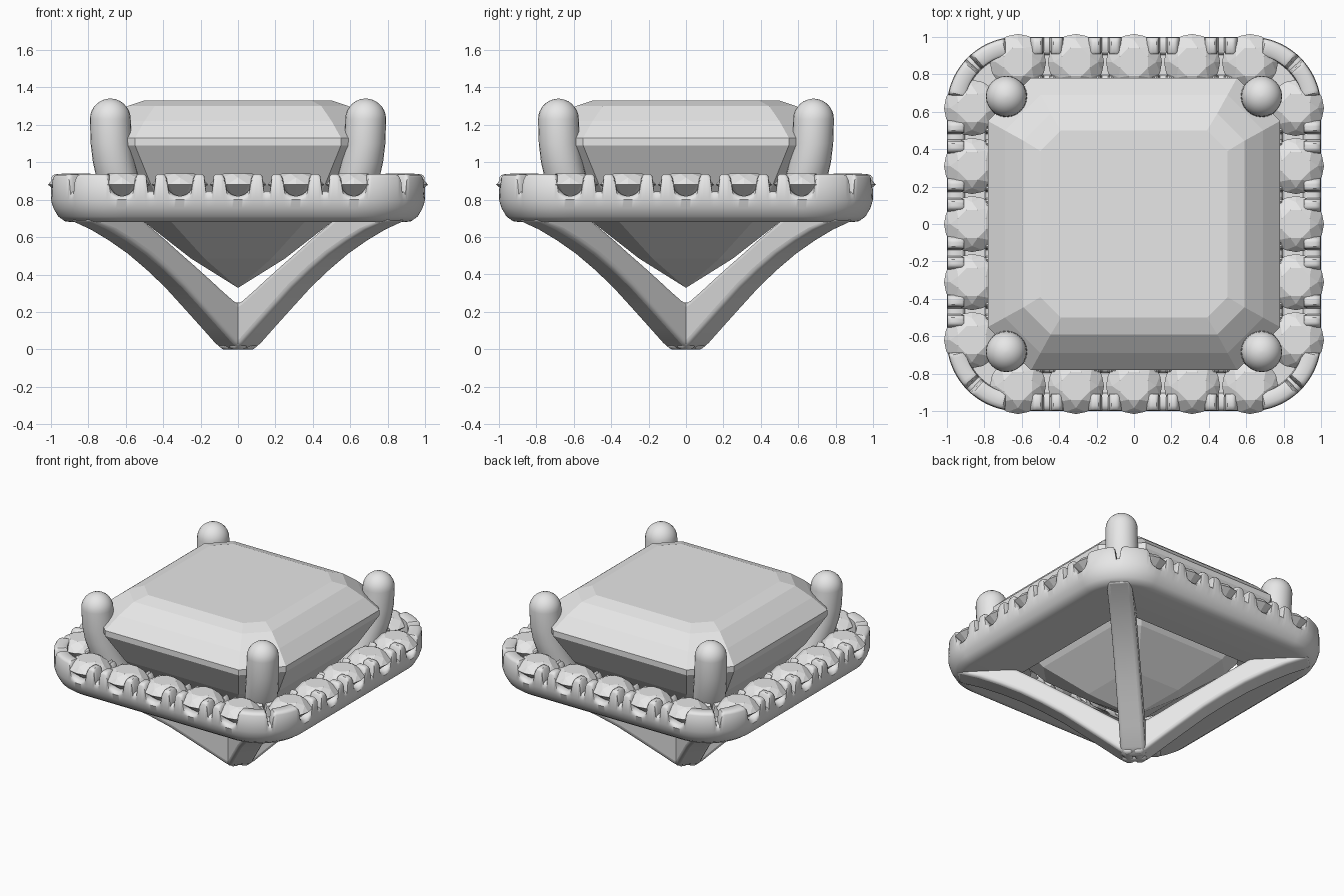
import bpy, bmesh, math
from mathutils import Vector, Matrix

if "Cube" in bpy.data.objects:
    bpy.data.objects.remove(bpy.data.objects["Cube"])

GREY = bpy.data.materials.new("light_grey")
GREY.diffuse_color = (0.8, 0.8, 0.8, 1)
GREY.use_nodes = True
GREY.node_tree.nodes["Principled BSDF"].inputs["Base Color"].default_value = GREY.diffuse_color


def finish(name, bm, smooth=None, bevel=0):
    """Turn a bmesh into an object; smooth is the sharp edge angle in degrees."""
    bmesh.ops.recalc_face_normals(bm, faces=bm.faces)
    me = bpy.data.meshes.new(name)
    bm.to_mesh(me)
    bm.free()
    me.materials.append(GREY)
    ob = bpy.data.objects.new(name, me)
    bpy.context.collection.objects.link(ob)
    if smooth:
        me.shade_smooth()
        me.set_sharp_from_angle(angle=math.radians(smooth))
    if bevel:
        mod = ob.modifiers.new("rounding", "BEVEL")
        mod.width, mod.segments, mod.limit_method = bevel, 3, "ANGLE"
        mod.angle_limit = math.radians(40)
    return ob


def loft(bm, rings, wrap=False, caps=True):
    """Skin a list of closed rings of points."""
    vs = [[bm.verts.new(p) for p in r] for r in rings]
    n = len(vs[0])
    pairs = list(zip(vs, vs[1:])) + ([(vs[-1], vs[0])] if wrap else [])
    for a, b in pairs:
        for i in range(n):
            j = (i + 1) % n
            bm.faces.new((a[i], a[j], b[j], b[i]))
    if caps and not wrap:
        bm.faces.new(vs[0])
        bm.faces.new(vs[-1])


def spin4(bm):
    """Repeat the geometry around z at four quarter turns."""
    geom = bm.verts[:] + bm.edges[:] + bm.faces[:]
    for k in (1, 2, 3):
        d = bmesh.ops.duplicate(bm, geom=geom)["geom"]
        bmesh.ops.rotate(bm, verts=[v for v in d if isinstance(v, bmesh.types.BMVert)],
                         matrix=Matrix.Rotation(k * math.pi / 2, 3, "Z"))


# Step-cut centre stone: rings of (half width, corner start, height)
def cut_square(h, c, z):
    return [(h, -c, z), (h, c, z), (c, h, z), (-c, h, z),
            (-h, c, z), (-h, -c, z), (-c, -h, z), (c, -h, z)]


bm = bmesh.new()
steps = [(0.5, 0.39, 1.33), (0.59, 0.445, 1.30), (0.69, 0.5, 1.22), (0.78, 0.55, 1.13),
         (0.78, 0.55, 1.09), (0.66, 0.465, 0.88), (0.5, 0.355, 0.68),
         (0.25, 0.178, 0.485), (0.002, 0.0014, 0.33)]
loft(bm, [cut_square(*s) for s in steps])
finish("centre_stone", bm)

# Halo: rounded-square ring whose rim height follows the claws and notches
CORNER, FLAT = 0.38, 0.62
ARC = CORNER * math.pi / 2
STONES = [-0.62, -0.31, 0, 0.31, 0.62]
GAPS = [-0.465, -0.155, 0.155, 0.465, FLAT + ARC / 2, -FLAT - ARC / 2]


def rim_height(s, top, half, low=0.82):
    d = min(abs(s - c) for c in STONES)
    g = min(abs(s - c) for c in GAPS)
    if d < half:
        return low + half * 0.9 * (1 - math.sqrt(1 - (d / half) ** 2))
    if g < 0.016:
        return 0.845
    edge = min(d - half, g - 0.016)          # rounded claw shoulders
    return top - 0.03 * max(0, 1 - edge / 0.022) ** 2


def section(s):
    f = rim_height(s, 0.937, 0.068)
    g = rim_height(s, 0.905, 0.10)
    return [(0.44, 0.68), (0.11, 0.68), (0.075, 0.685), (0.04, 0.71), (0.014, 0.755),
            (0.0, 0.80), (0.003, f - 0.018), (0.012, f - 0.006), (0.03, f), (0.08, f),
            (0.092, f - 0.01), (0.097, 0.815), (0.205, 0.815), (0.21, g - 0.01),
            (0.222, g), (0.255, g), (0.265, g - 0.01), (0.29, 0.81)]


bm = bmesh.new()
rings = []
NS, NC = 124, 56
for k in range(4):
    rot = Matrix.Rotation(k * math.pi / 2, 3, "Z")
    for i in range(NS + NC):
        on_flat = i < NS
        u = -1 + 2 * i / NS
        a = (i - NS) / NC * math.pi / 2
        s = FLAT * u if on_flat else FLAT + CORNER * a
        if s > FLAT + ARC / 2:               # second half of a corner mirrors the first
            s = 2 * FLAT + ARC - s
        ring = []
        for d, z in section(s):
            half, rad = 1 - d, max(CORNER - d, 0.06)
            c = half - rad
            p = (half, c * u, z) if on_flat else (c + rad * math.cos(a), c + rad * math.sin(a), z)
            ring.append(rot @ Vector(p))
        rings.append(ring)
loft(bm, rings, wrap=True)
finish("halo_setting", bm, smooth=40)


# Small round brilliants, five along each side
def circle(r, z, x, y, turn):
    return [(x + r * math.cos((i + turn) * math.pi / 4),
             y + r * math.sin((i + turn) * math.pi / 4), z) for i in range(8)]


def brilliant(bm, x, y):
    table = [bm.verts.new(p) for p in circle(0.08, 0.94, x, y, 0.5)]
    star = [bm.verts.new(p) for p in circle(0.118, 0.918, x, y, 0)]
    girdle = [bm.verts.new((x + 0.15 * math.cos(i * math.pi / 8),
                            y + 0.15 * math.sin(i * math.pi / 8), 0.88)) for i in range(16)]
    tip = bm.verts.new((x, y, 0.76))
    bm.faces.new(table)
    for i in range(8):
        j = (i + 1) % 8
        bm.faces.new((table[i], star[j], table[j]))
        bm.faces.new((star[i], girdle[2 * i + 1], star[j], table[i]))
        bm.faces.new((star[i], girdle[2 * i], girdle[2 * i + 1]))
        bm.faces.new((star[j], girdle[2 * i + 1], girdle[(2 * i + 2) % 16]))
    for i in range(16):
        bm.faces.new((girdle[i], girdle[(i + 1) % 16], tip))


bm = bmesh.new()
for s in STONES:
    brilliant(bm, 0.865, s)
spin4(bm)
finish("halo_stones", bm)

# Corner prongs: round bars with domed tips, leaning in at the foot
bm = bmesh.new()
path = [(0.57, 0.70, 0.11), (0.61, 0.80, 0.11), (0.64, 0.90, 0.112), (0.663, 1.0, 0.112),
        (0.677, 1.1, 0.11), (0.682, 1.23, 0.109)]
for i in range(1, 8):
    a = i * math.pi / 2 / 7.3
    path.append((0.682, 1.23 + 0.11 * math.sin(a), 0.109 * math.cos(a)))
loft(bm, [[(t + r * math.cos(i * math.pi / 12), t + r * math.sin(i * math.pi / 12), z)
           for i in range(24)] for t, z, r in path])
spin4(bm)
finish("prongs", bm, smooth=50)

# Basket struts: curved bars from the bottom point to the halo corners
bm = bmesh.new()
bars = [((0, 0), (0, 0.25)), ((0.035, 0), (0.055, 0.25)), ((0.07, 0.03), (0.075, 0.262)),
        ((0.15, 0.12), (0.13, 0.31)), ((0.24, 0.22), (0.2, 0.375)), ((0.34, 0.33), (0.28, 0.447)),
        ((0.44, 0.425), (0.36, 0.517)), ((0.54, 0.51), (0.43, 0.58)), ((0.64, 0.58), (0.5, 0.64)),
        ((0.74, 0.64), (0.56, 0.69)), ((0.85, 0.69), (0.62, 0.74))]
w = 0.06
loft(bm, [[(lt + w, lt - w, lz), (lt - w, lt + w, lz), (ut - w, ut + w, uz), (ut + w, ut - w, uz)]
          for (lt, lz), (ut, uz) in bars])
spin4(bm)
finish("basket_struts", bm, smooth=40, bevel=0.025)
